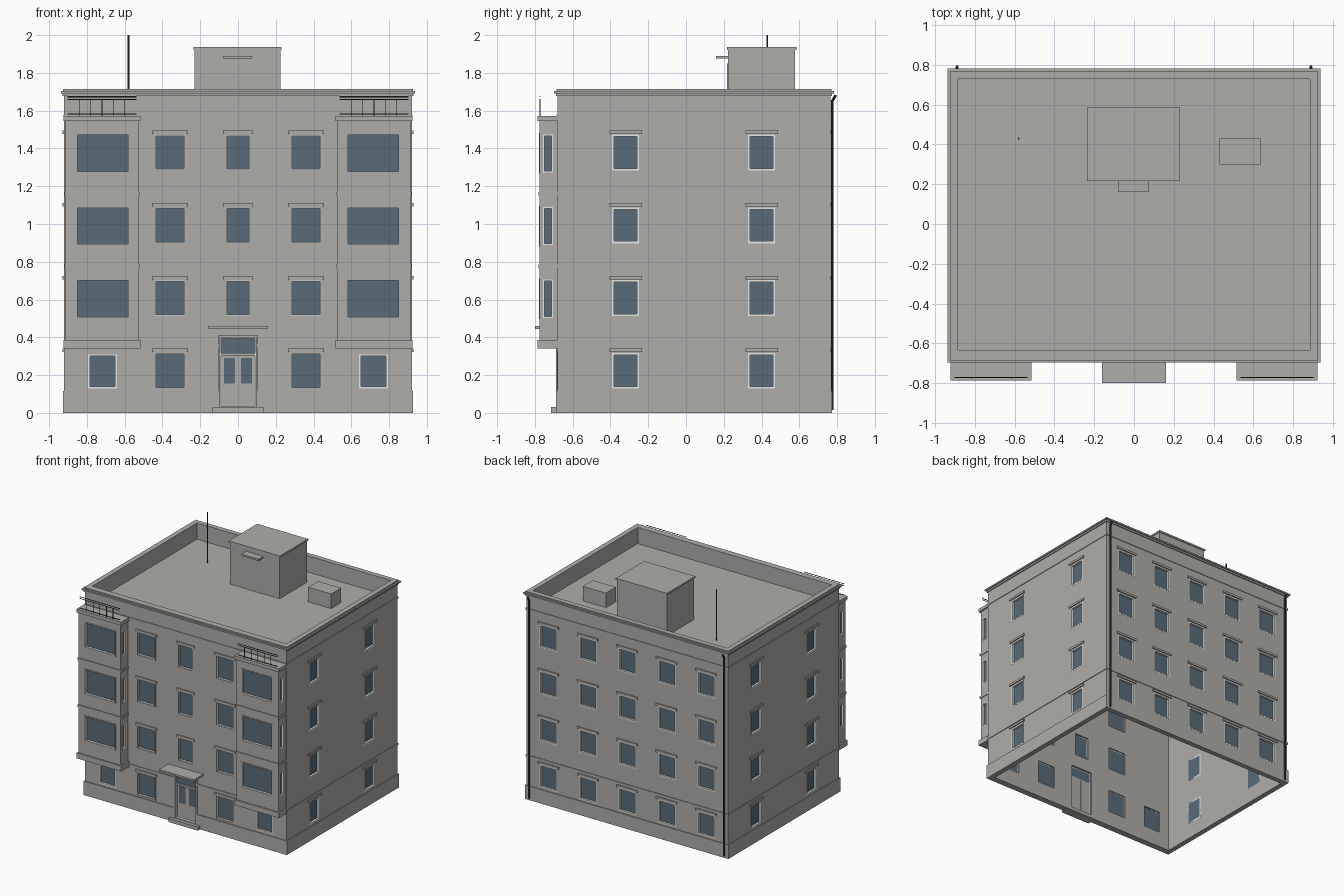
import bpy, bmesh
from mathutils import Matrix, Vector

old = bpy.data.objects.get("Cube")
if old:
    bpy.data.objects.remove(old, do_unlink=True)


def material(name, rgb):
    m = bpy.data.materials.new(name)
    m.use_nodes = True
    m.diffuse_color = (*rgb, 1)
    m.node_tree.nodes["Principled BSDF"].inputs["Base Color"].default_value = (*rgb, 1)
    return m


PLASTER = material("grey plaster", (0.43, 0.42, 0.40))
GLASS = material("blue grey glass", (0.10, 0.147, 0.19))
WHITE = material("white frame", (0.85, 0.85, 0.83))
METAL = material("dark metal", (0.04, 0.04, 0.04))

parts = {}


def part(name, mat=PLASTER):
    return parts.setdefault(name, (bmesh.new(), mat))[0]


def box(bm, x, y, z):
    """Box from three (low, high) ranges."""
    lo, hi = (Vector(min(r) for r in (x, y, z)), Vector(max(r) for r in (x, y, z)))
    bmesh.ops.create_cube(bm, size=1, matrix=Matrix.Translation((lo + hi) / 2)
                          @ Matrix.Diagonal((*(hi - lo), 1)))


def ring(bm, outer, inner, z):
    """Rectangular tube; each rectangle is (half x, y low, y high)."""
    loops = []
    for (hx, y0, y1), h in ((outer, z[0]), (outer, z[1]), (inner, z[1]), (inner, z[0])):
        loops.append([bm.verts.new((x, y, h))
                      for x, y in ((-hx, y0), (hx, y0), (hx, y1), (-hx, y1))])
    for k in range(4):
        a, b = loops[k], loops[(k + 1) % 4]
        for i in range(4):
            j = (i + 1) % 4
            bm.faces.new((a[i], a[j], b[j], b[i]))


def rod(bm, a, b, r, sides=8):
    a, b = Vector(a), Vector(b)
    turn = (b - a).to_track_quat('Z', 'Y').to_matrix().to_4x4()
    bmesh.ops.create_cone(bm, cap_ends=True, segments=sides, radius1=r, radius2=r,
                          depth=(b - a).length,
                          matrix=Matrix.Translation((a + b) / 2) @ turn)


def on_wall(bm, wall, u, z, d):
    """Box on a wall (axis, outward sign, face position); d is outward depth."""
    axis, sign, face = wall
    depth = [face + sign * v for v in d]
    if axis == 'x':
        box(bm, depth, u, z)
    else:
        box(bm, u, depth, z)


def wall_frame(bm, wall, u, z, t, d):
    """Four bars along the inside edge of an opening."""
    on_wall(bm, wall, (u[0], u[0] + t), z, d)
    on_wall(bm, wall, (u[1] - t, u[1]), z, d)
    for lo, hi in ((z[0], z[0] + t), (z[1] - t, z[1])):
        on_wall(bm, wall, (u[0] + t, u[1] - t), (lo, hi), d)


def window(wall, centre, width, z, t=0.01, cutter="cutters", depth=0.06, lintel=True,
           surround=False):
    u = (centre - width / 2, centre + width / 2)
    on_wall(part(cutter), wall, u, z, (-depth, 0.03))
    back = -min(depth, 0.035)
    wall_frame(part("window_frames", WHITE), wall, u, z, t, (back, 0.001))
    on_wall(part("window_glass", GLASS), wall, u, z, (back, -0.016))
    if surround:
        s = 0.006
        wall_frame(part("window_surrounds"), wall, (u[0] - s, u[1] + s),
                   (z[0] - s, z[1] + s), s + 0.003, (-0.004, 0.004))
    if lintel:
        on_wall(part("window_lintels"), wall, (u[0] - 0.015, u[1] + 0.015),
                (z[1] + 0.004, z[1] + 0.022), (-0.002, 0.009))


# Main shell, plinth, string courses and parapet
WALL = (0.92, -0.68, 0.765)
INNER = (0.885, -0.635, 0.73)


def grown(g):
    return (WALL[0] + g, WALL[1] - g, WALL[2] + g)


ring(part("walls"), WALL, INNER, (0, 1.695))
ring(part("plinth"), grown(0.007), grown(-0.002), (0, 0.115))
ring(part("lower_band"), grown(0.005), grown(-0.002), (0.35, 0.366))
ring(part("upper_band"), grown(0.005), grown(-0.002), (1.56, 1.576))
ring(part("cornice"), grown(0.008), INNER, (1.678, 1.692))
ring(part("cornice"), grown(0.018), INNER, (1.692, 1.704))
ring(part("cornice"), grown(0.006), INNER, (1.704, 1.714))
box(part("roof_deck"), (-0.89, 0.89), (-0.64, 0.735), (1.55, 1.58))

# Windows on the four main walls
FRONT, BACK = ('y', -1, -0.68), ('y', 1, 0.765)
FLOORS = [(0.128 + 0.385 * i, 0.318 + 0.385 * i) for i in range(4)]
for i, z in enumerate(FLOORS):
    for x in (-0.36, 0.36):
        window(FRONT, x, 0.16, z, 0.007, surround=True)
    if i:
        window(FRONT, 0, 0.13, z, 0.007, surround=True)
    for k in range(-2, 3):
        window(BACK, k * 0.36, 0.16, z)
    for s in (-1, 1):
        for y in (-0.32, 0.40):
            window(('x', s, s * 0.92), y, 0.142, z, 0.011)

# Bays with their windows, slabs and railings
for s in (-1, 1):
    window(FRONT, s * 0.717, 0.152, (0.13, 0.31), 0.01, lintel=False)

    def span(a, b):
        return (s * a, s * b)

    bay = part("bay_bodies")
    box(bay, span(0.528, 0.912), (-0.775, -0.675), (0.36, 1.56))
    slabs = part("bay_slabs")
    box(slabs, span(0.515, 0.924), (-0.787, -0.678), (0.342, 0.386))
    box(slabs, span(0.515, 0.924), (-0.787, -0.678), (1.545, 1.573))
    for h in (0.765, 1.15):
        box(slabs, span(0.522, 0.918), (-0.781, -0.678), (h, h + 0.02))
    for i in range(3):
        z = (0.503 + 0.385 * i, 0.705 + 0.385 * i)
        window(('y', -1, -0.775), s * 0.716, 0.275, z, 0.005, "bay_cutters", 0.022, False, True)
        for face, out in ((0.528, -1), (0.912, 1)):
            window(('x', s * out, s * face), -0.73, 0.052, z, 0.008, "bay_cutters", 0.022, False)
    rail = part("bay_railings", METAL)
    for h in (1.582, 1.66, 1.674):
        rod(rail, (s * 0.537, -0.772, h), (s * 0.902, -0.772, h), 0.003, 6)
    for k in range(5):
        x = s * (0.60 + 0.06 * k)
        rod(rail, (x, -0.772, 1.57), (x, -0.772, 1.66), 0.0025, 6)

# Entrance: opening, frame, leaves, panes, canopy and step
on_wall(part("cutters"), FRONT, (-0.1, 0.1), (0.03, 0.405), (-0.06, 0.03))
wall_frame(part("door_frame"), FRONT, (-0.107, 0.107), (0.02, 0.41), 0.012, (-0.03, 0.008))
wall_frame(part("door_lining", WHITE), FRONT, (-0.096, 0.096), (0.03, 0.4), 0.005, (-0.03, 0))
on_wall(part("door_frame"), FRONT, (-0.096, 0.096), (0.302, 0.318), (-0.03, -0.005))
on_wall(part("door_transom_glass", GLASS), FRONT, (-0.092, 0.092), (0.318, 0.396), (-0.03, -0.018))
for s in (-1, 1):
    on_wall(part("door_leaves"), FRONT, (s * 0.001, s * 0.092), (0.03, 0.302), (-0.032, -0.02))
    on_wall(part("door_panes", GLASS), FRONT, (s * 0.016, s * 0.075), (0.155, 0.29), (-0.022, -0.017))
box(part("entrance_canopy"), (-0.16, 0.16), (-0.8, -0.675), (0.444, 0.459))
box(part("entrance_step"), (-0.135, 0.135), (-0.715, -0.675), (0, 0.03))

# Roof house with door and canopy, vent box and mast
box(part("roof_house"), (-0.23, 0.225), (0.222, 0.578), (1.57, 1.925))
box(part("roof_house_cap"), (-0.236, 0.231), (0.216, 0.586), (1.922, 1.936))
box(part("roof_house_canopy"), (-0.08, 0.075), (0.16, 0.225), (1.875, 1.89))
box(part("roof_house_door"), (-0.06, 0.055), (0.218, 0.225), (1.58, 1.85))
box(part("roof_vent"), (0.43, 0.64), (0.30, 0.43), (1.57, 1.70))
rod(part("roof_mast", METAL), (-0.58, 0.43, 1.57), (-0.58, 0.43, 2.0), 0.005)

# Rain pipes at the back corners
for s in (-1, 1):
    pipe = part("rain_pipes", METAL)
    x = s * 0.89
    rod(pipe, (x, 0.774, 0.015), (x, 0.774, 1.655), 0.007)
    rod(pipe, (x, 0.774, 1.65), (x, 0.793, 1.682), 0.007)

# Turn the collected parts into objects
objects = {}
for name, (bm, mat) in parts.items():
    bmesh.ops.recalc_face_normals(bm, faces=bm.faces)
    mesh = bpy.data.meshes.new(name)
    bm.to_mesh(mesh)
    bm.free()
    mesh.materials.append(mat)
    objects[name] = bpy.data.objects.new(name, mesh)
    bpy.context.collection.objects.link(objects[name])

# Cut the openings
for target, cutter in (("walls", "cutters"), ("plinth", "cutters"), ("lower_band", "cutters"),
                       ("bay_bodies", "bay_cutters")):
    mod = objects[target].modifiers.new("openings", 'BOOLEAN')
    mod.object = objects[cutter]
    mod.operation = 'DIFFERENCE'
    mod.solver = 'EXACT'
    bpy.context.view_layer.objects.active = objects[target]
    bpy.ops.object.modifier_apply(modifier=mod.name)
for name in ("cutters", "bay_cutters"):
    bpy.data.objects.remove(objects[name], do_unlink=True)

# Round the thin rods
for name in ("roof_mast", "rain_pipes", "bay_railings"):
    bpy.ops.object.select_all(action='DESELECT')
    objects[name].select_set(True)
    bpy.context.view_layer.objects.active = objects[name]
    bpy.ops.object.shade_smooth_by_angle()
